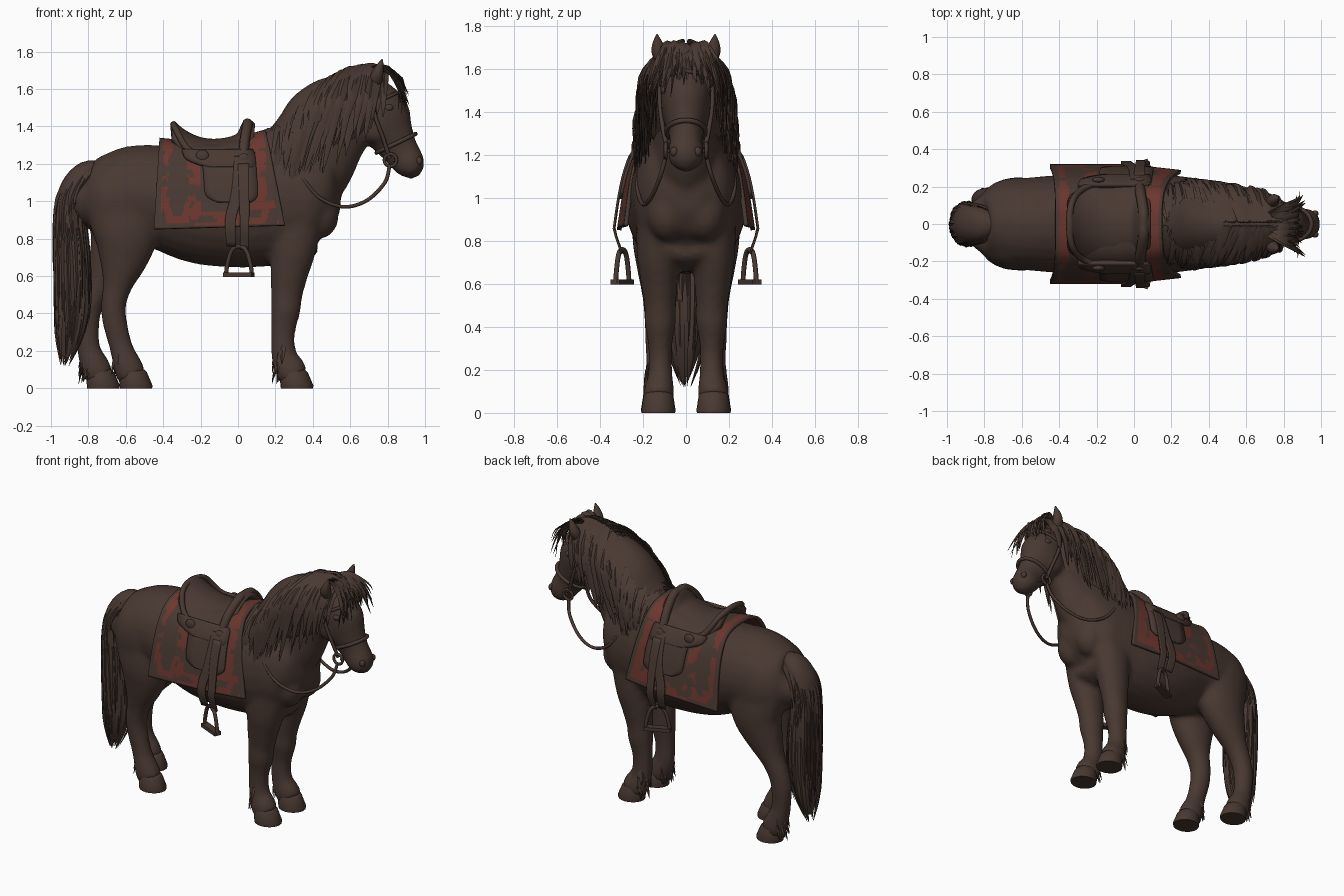
import bpy, bmesh, math, random
from mathutils import Vector, Matrix, noise

if "Cube" in bpy.data.objects:
    bpy.data.objects.remove(bpy.data.objects["Cube"])
random.seed(4)
R = random.uniform

def mat(name, c):
    m = bpy.data.materials.new(name)
    m.diffuse_color = (*c, 1)
    m.use_nodes = True
    m.node_tree.nodes["Principled BSDF"].inputs["Base Color"].default_value = m.diffuse_color
    return m
BROWN = mat("dark_brown", (0.066, 0.040, 0.031))
RED = mat("rust_red", (0.15, 0.037, 0.028))

def spl(p, k):
    """Catmull-Rom through tuples."""
    out, n = [], len(p)
    for i in range(n - 1):
        a, b, c, d = (p[max(i - 1, 0)], p[i], p[i + 1], p[min(i + 2, n - 1)])
        for j in range(k):
            t = j / k
            out.append(tuple(.5 * (2 * B + (C - A) * t + (2 * A - 5 * B + 4 * C - D) * t * t
                       + (3 * B - A - 3 * C + D) * t ** 3) for A, B, C, D in zip(a, b, c, d)))
    return out + [tuple(p[-1])]

def skin(bm, rows):
    """Join closed rows of points into a capped tube."""
    vs = [[bm.verts.new(p) for p in r] for r in rows]
    n = len(rows[0])
    for a, b in zip(vs, vs[1:]):
        for i in range(n):
            bm.faces.new((a[i], a[(i + 1) % n], b[(i + 1) % n], b[i]))
    bm.faces.new(vs[0])
    bm.faces.new(vs[-1])

def loft(bm, rings, k=4, n=24):
    """rings: (x, y, z, side radius, in-plane radius)."""
    r = spl(rings, k)
    rows = []
    for i, (x, y, z, ru, rv) in enumerate(r):
        a, b = r[max(i - 1, 0)], r[min(i + 1, len(r) - 1)]
        t = Vector((b[0] - a[0], 0, b[2] - a[2])).normalized()
        v = t.cross(Vector((0, 1, 0)))
        ru, rv = max(ru, .004), max(rv, .004)
        rows.append([Vector((x, y, z)) + v * rv * math.cos(q) + Vector((0, ru * math.sin(q), 0))
                     for q in (2 * math.pi * j / n for j in range(n))])
    skin(bm, rows)

def ball(bm, c, s):
    bmesh.ops.create_uvsphere(bm, u_segments=20, v_segments=12, radius=1,
                              matrix=Matrix.Translation(c) @ Matrix.Diagonal((*s, 1)))

def finish(bm, name, thick=0, mats=(BROWN,)):
    bmesh.ops.recalc_face_normals(bm, faces=bm.faces)
    me = bpy.data.meshes.new(name)
    bm.to_mesh(me)
    bm.free()
    for p in me.polygons:
        p.use_smooth = True
    me.set_sharp_from_angle(angle=math.radians(50))
    for m in mats:
        me.materials.append(m)
    o = bpy.data.objects.new(name, me)
    bpy.context.collection.objects.link(o)
    if thick:
        s = o.modifiers.new("thickness", 'SOLIDIFY')
        s.thickness, s.offset = thick, 0
    return o

def cord(name, pts, r, cyclic=False):
    cu = bpy.data.curves.new(name, 'CURVE')
    cu.dimensions, cu.bevel_depth, cu.bevel_resolution, cu.use_fill_caps = '3D', r, 2, True
    p = pts if cyclic else spl(pts, 6)
    s = cu.splines.new('POLY')
    s.points.add(len(p) - 1)
    for q, c in zip(s.points, p):
        q.co = (*c, 1)
    s.use_cyclic_u, s.use_smooth = cyclic, True
    cu.materials.append(BROWN)
    bpy.context.collection.objects.link(bpy.data.objects.new(name, cu))

# --- horse body: lofts fused by a voxel remesh
bm = bmesh.new()
trunk = [(-.87, 1.02, 1.14, .06), (-.82, .88, 1.2, .15), (-.68, .80, 1.265, .23), (-.55, .77, 1.30, .25),
         (-.4, .74, 1.30, .262), (-.2, .665, 1.29, .28), (0, .645, 1.30, .28), (.15, .65, 1.34, .265),
         (.3, .67, 1.36, .25), (.42, .74, 1.32, .225), (.5, .82, 1.22, .17), (.55, .93, 1.1, .07)]
loft(bm, [(x, 0, (a + b) / 2, w, (b - a) / 2) for x, a, b, w in trunk])
loft(bm, [(.22, 0, 1.05, .2, .26), (.38, 0, 1.2, .165, .24), (.5, 0, 1.36, .13, .2),
          (.62, 0, 1.5, .11, .17), (.71, 0, 1.59, .09, .1)])
loft(bm, [(.70, 0, 1.64, .07, .06), (.735, 0, 1.55, .11, .125), (.77, 0, 1.45, .118, .155),
          (.82, 0, 1.35, .095, .125), (.87, 0, 1.27, .076, .098), (.915, 0, 1.2, .084, .086),
          (.935, 0, 1.155, .066, .062), (.945, 0, 1.125, .02, .02)])
hooves = []
for s in (-1, 1):
    loft(bm, [(.3, s * .13, .98, .1, .17), (.295, s * .13, .75, .1, .125), (.275, s * .125, .62, .088, .103),
              (.26, s * .12, .5, .074, .085), (.255, s * .12, .42, .073, .08), (.24, s * .12, .3, .055, .066),
              (.245, s * .12, .18, .057, .068), (.275, s * .125, .11, .07, .082), (.3, s * .128, .06, .07, .08)])
    hooves.append((.315, s * .128))
    hind = [(-.62, 1.0, .11, .2), (-.6, .82, .12, .175), (-.615, .68, .1, .13), (-.645, .55, .075, .08),
            (-.665, .45, .065, .068), (-.66, .36, .06, .066), (-.625, .22, .057, .062),
            (-.59, .12, .07, .078), (-.565, .06, .07, .078)]
    back = lambda z: .175 * min(1, max(0, (.9 - z) / .65)) if s > 0 else 0
    loft(bm, [(x - back(z), s * .13, z, a, b) for x, z, a, b in hind])
    hooves.append((-.545 - back(0), s * .13))
    ball(bm, (.33, s * .13, 1.0), (.15, .115, .22))     # shoulder
    ball(bm, (.44, s * .085, .93), (.1, .1, .13))       # chest
    ball(bm, (-.62, s * .12, 1.0), (.2, .13, .22))      # haunch
    ball(bm, (.74, s * .07, 1.4), (.085, .045, .09))    # cheek
body = finish(bm, "horse_body")
m = body.modifiers.new("fuse", 'REMESH')
m.mode, m.voxel_size, m.use_smooth_shade = 'VOXEL', .017, True
m = body.modifiers.new("soften", 'SMOOTH')
m.factor, m.iterations = .5, 6

# --- hooves, ears, eyes
bm = bmesh.new()
for x, y in hooves:
    skin(bm, [[(x + d + r * math.cos(a), y + r * .9 * math.sin(a), z) for a in
               (math.tau * i / 20 for i in range(20))]
              for z, r, d in ((0, .086, 0), (.015, .088, 0), (.085, .076, -.018), (.1, .064, -.02))])
finish(bm, "hooves")
bm = bmesh.new()
for s in (-1, 1):
    loft(bm, [(.725, s * .09, 1.6, .03, .03), (.74, s * .12, 1.66, .036, .034),
              (.755, s * .13, 1.71, .028, .024), (.772, s * .135, 1.76, .004, .004)], n=12)
finish(bm, "ears")
bm = bmesh.new()
for s in (-1, 1):
    ball(bm, (.805, s * .1, 1.5), (.026, .018, .02))
    ball(bm, (.968, s * .055, 1.215), (.018, .018, .022))
finish(bm, "eyes_and_nostrils")

# --- hair: flat tapered locks over a soft base
def lock(bm, pts, w, n):
    p = [Vector(q) for q in spl(pts, 3)]
    n, rows, N = Vector(n).normalized(), [], len(p) - 1
    for i, q in enumerate(p):
        t = (p[min(i + 1, N)] - p[max(i - 1, 0)]).normalized()
        sd = t.cross(n).normalized()
        f = w * max(.03, min(1, .5 + 1.6 * i / N) * (1 - (i / N) ** 2.5))
        rows.append([q + sd * f, q + n * f * .5, q - sd * f, q - n * f * .5])
    skin(bm, rows)

def at(pts, x):
    for a, b in zip(pts, pts[1:]):
        if x <= b[0]:
            return [u + (v - u) * max(0, (x - a[0]) / (b[0] - a[0])) for u, v in zip(a, b)]
    return pts[-1]

bm = bmesh.new()
loft(bm, [(.17, 0, 1.28, .1, .08), (.3, 0, 1.33, .17, .155), (.42, 0, 1.4, .175, .205),
          (.55, 0, 1.48, .16, .205), (.66, 0, 1.56, .135, .15), (.76, 0, 1.62, .095, .08)])
# crest: x, z, fall length, backward sweep, side spread
crest = [(.15, 1.36, .14, .0, .13), (.22, 1.41, .27, -.01, .18), (.33, 1.51, .44, -.07, .195),
         (.42, 1.60, .55, -.14, .19), (.5, 1.66, .6, -.17, .18), (.6, 1.71, .58, -.17, .17),
         (.72, 1.73, .45, -.15, .145), (.79, 1.71, .32, -.1, .105)]
for s in (-1, 1):
    for i in range(190):
        x, z, L, dx, sp = at(crest, R(.16, .79))
        L *= R(.3, 1.05)
        dx = dx * L / .5 + R(-.05, .05)
        o = R(-.005, .035)
        lock(bm, [(x + dx * t, s * (.012 + (sp + o) * math.sin(min(1, t * L / .24) * 1.57)),
                   z + .006 - L * t ** 1.3) for t in (0, .15, .35, .6, .85, 1)], R(.016, .034), (0, s, .6))
for i in range(50):     # forelock
    y, L = R(-.13, .13), R(.4, 1)
    lock(bm, [(.72, y * .5, 1.715), (.80, y * .8, 1.71 + R(-.02, .01)), (.85 + R(0, .03), y * 1.1, 1.70 - .1 * L),
              (.88 + R(-.03, .04), y * 1.4, 1.70 - .24 * L)], R(.01, .022), (1, 0, .4))
finish(bm, "mane")

bm = bmesh.new()
tail = [(-.72, 0, 1.17, .04, .04), (-.81, 0, 1.155, .085, .06), (-.88, 0, 1.07, .1, .07), (-.9, 0, .95, .105, .075),
        (-.89, 0, .75, .11, .088), (-.885, 0, .5, .1, .09), (-.9, 0, .32, .075, .07), (-.925, 0, .17, .02, .02)]
loft(bm, tail)
tp = spl(tail, 8)
for i in range(140):
    a, i0 = R(0, math.tau), int(R(5, 44))
    i1 = min(56, i0 + int(R(10, 20)))
    pts = []
    for j in range(5):
        x, y, z, ru, rv = tp[i0 + (i1 - i0) * j // 4]
        g = 1.0 + .14 * j / 4
        pts.append((x + g * rv * math.cos(a), g * ru * math.sin(a), z - .012 * j))
    lock(bm, pts, R(.012, .026), (math.cos(a), math.sin(a), 0))
finish(bm, "tail")

bm = bmesh.new()
for x, y in hooves:
    for i in range(16):
        a = math.pi + R(-1.3, 1.3)
        c, d, h = math.cos(a), math.sin(a), R(.12, .24)
        cx = x - .055
        lock(bm, [(cx + .05 * c, y + .05 * d, h), (cx + .066 * c, y + .062 * d, h - .05),
                  (cx + .078 * c, y + .072 * d, h - R(.08, .11))], R(.01, .017), (c, d, 0))
finish(bm, "fetlock_feathers")

# --- saddle blanket, coloured by a rule
prof = spl([(0, 1.33), (.08, 1.325), (.16, 1.295), (.22, 1.225), (.262, 1.12), (.288, 1.0), (.31, .85)], 8)
def drape(z):
    if z < .85:
        return .31 - .35 * (.85 - z)
    return at([(-q[1], q[0]) for q in prof], -z)[1]

bm = bmesh.new()
cols, NU = [(-y, z) for y, z in prof[:0:-1]] + prof, 70
grid = []
for y, z in cols:
    f = (1.33 - z) / .48
    grid.append([bm.verts.new((-.42 - .03 * f + (.57 + .13 * f) * u, y * (1 - .1 * max(0, u - .6) / .4),
                z + .045 * max(0, u - .55) / .45 * (1 - f) + .02 * u * f - .02 * (1 - f) * math.sin(math.pi * u)))
                for u in (i / NU for i in range(NU + 1))])
for a, b in zip(grid, grid[1:]):
    for i in range(NU):
        f = bm.faces.new((a[i], a[i + 1], b[i + 1], b[i]))
        c, u = f.calc_center_median(), (i + .5) / NU
        e = min(u * .68, (1 - u) * .68, c.z - .85)
        n = noise.noise(c * 16)
        blob = ((c.x + .32) / .055) ** 2 + ((c.z - 1.1) / .16) ** 2 < 1 + n
        band = u < .37 or u > .72 or c.z < .94
        if abs(c.y) < .19:      # across the back
            red = .02 < e and (u < .13 or u > .84)
        else:
            red = e > .025 and band and not blob and n > -.14
        f.material_index = int(red)
finish(bm, "saddle_blanket", .02, (BROWN, RED))

# --- saddle
bm = bmesh.new()
seat = spl([(-.35, .14, 1.415, 1.33), (-.29, .175, 1.365, 1.26), (-.2, .21, 1.325, 1.21), (-.1, .22, 1.318, 1.2),
            (0, .21, 1.345, 1.2), (.045, .19, 1.42, 1.2), (.08, .18, 1.4, 1.22)], 5)
rows = [[bm.verts.new((x, w * v, c + (e - c) * abs(v) ** 2.2)) for v in (j / 10 for j in range(-10, 11))]
        for x, w, c, e in seat]
for a, b in zip(rows, rows[1:]):
    for i in range(20):
        bm.faces.new((a[i], a[i + 1], b[i + 1], b[i]))
finish(bm, "saddle_seat", .035)
cord("pommel_roll", [(.025, -.225, 1.2), (.035, -.165, 1.32), (.05, -.07, 1.405), (.05, 0, 1.415),
                     (.05, .07, 1.405), (.035, .165, 1.32), (.025, .225, 1.2)], .028)
cord("cantle_roll", [(-.17, -.225, 1.23), (-.27, -.19, 1.28), (-.33, -.12, 1.38), (-.345, 0, 1.41),
                     (-.33, .12, 1.38), (-.27, .19, 1.28), (-.17, .225, 1.23)], .018)

def panel(name, outline, off, thick):
    """outline: (z, left x, right x) from top to bottom, draped on both sides."""
    bm = bmesh.new()
    pts = spl(outline, 4)
    for s in (-1, 1):
        rows = [[bm.verts.new((l + (r - l) * i / 6, s * (drape(z) + off), z)) for i in range(7)] for z, l, r in pts]
        for a, b in zip(rows, rows[1:]):
            for i in range(6):
                bm.faces.new((a[i], a[i + 1], b[i + 1], b[i]))
    finish(bm, name, thick)
panel("saddle_skirt", [(1.27, -.3, .08), (1.23, -.28, .09), (1.2, -.22, .09), (1.18, -.15, .08)], .015, .025)
panel("saddle_flap", [(1.26, -.2, .09), (1.15, -.185, .1), (1.06, -.18, .105), (1.02, -.16, .1), (.995, -.11, .07)], .015, .015)
panel("stirrup_strap_back", [(1.24, -.02, .05), (1.05, -.035, .03), (.9, -.07, -.012), (.76, -.06, -.01)], .024, .01)
panel("stirrup_strap_front", [(1.2, .0, .06), (1.05, .005, .06), (.9, .01, .06), (.74, .01, .055)], .027, .01)
bm = bmesh.new()
for s in (-1, 1):
    for x, z in ((-.19, 1.24), (.03, 1.22)):
        ball(bm, (x, s * .235, z), (.035, .018, .035))
finish(bm, "saddle_buttons")

# --- stirrups
ca, sa = math.cos(.42), math.sin(.42)
bm = bmesh.new()
for s in (-1, 1):
    arch = [(-.076, .605), (-.068, .66), (-.043, .735), (0, .76), (.043, .735), (.068, .66), (.076, .605)]
    cord("stirrup_arch", [(.005 + w * ca, s * (.296 + w * sa), z) for w, z in arch], .012)
    bmesh.ops.create_cube(bm, size=1, matrix=Matrix.Translation((.005, s * .296, .608))
                          @ Matrix.Rotation(s * .42, 4, 'Z') @ Matrix.Diagonal((.165, .045, .024, 1)))
finish(bm, "stirrup_treads")

# --- bridle and reins
def band(name, x, z, ru, rv, ang, r):
    v = Vector((math.cos(ang), 0, math.sin(ang)))
    cord(name, [Vector((x, 0, z)) + v * rv * math.cos(q) + Vector((0, ru * math.sin(q), 0))
                for q in (math.tau * i / 32 for i in range(32))], r, True)
band("noseband", .845, 1.31, .09, .115, .45, .012)
band("browband", .745, 1.53, .115, .135, .45, .01)
for s in (-1, 1):
    cord("cheek_strap", [(.81, s * .088, 1.23), (.775, s * .11, 1.34), (.735, s * .122, 1.45),
                         (.715, s * .115, 1.55), (.7, s * .07, 1.66)], .011)
    cord("bit_ring", [(.815 + .033 * math.cos(q), s * .095, 1.22 + .033 * math.sin(q))
                      for q in (math.tau * i / 20 for i in range(20))], .009, True)
    cord("rein", [(.81, s * .095, 1.19), (.785, s * .12, 1.1), (.69, s * .16, 1.005), (.57, s * .195, .97),
                  (.45, s * .22, 1.01), (.37, s * .225, 1.09), (.31, s * .2, 1.18), (.26, s * .16, 1.26)], .01)
cord("bit", [(.83, -.09, 1.22), (.87, 0, 1.21), (.83, .09, 1.22)], .008)
